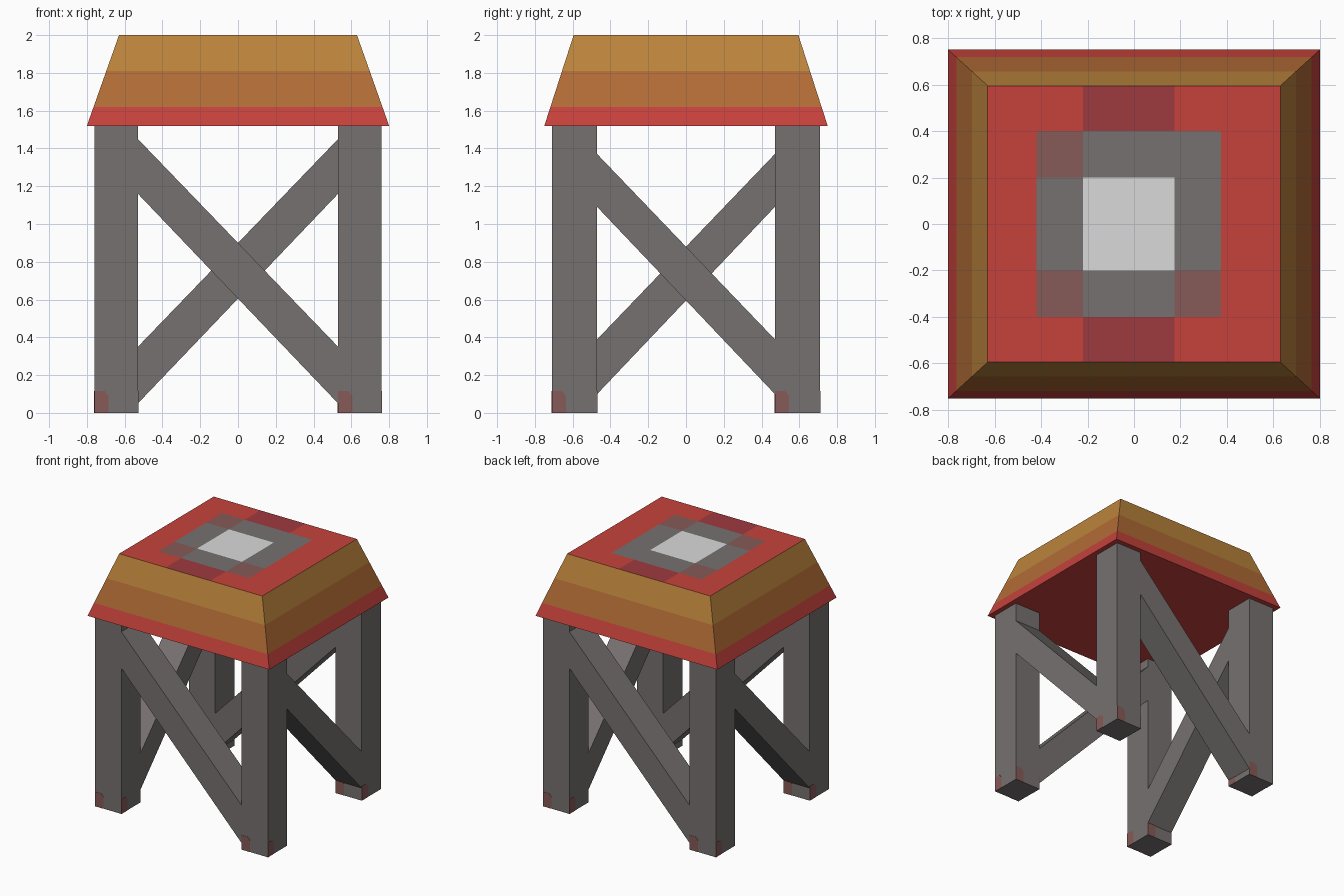
import bpy, bmesh

if "Cube" in bpy.data.objects:
    bpy.data.objects.remove(bpy.data.objects["Cube"])


def material(name, r, g, b):
    def lin(c):
        c /= 255
        return c / 12.92 if c <= 0.04045 else ((c + 0.055) / 1.055) ** 2.4
    m = bpy.data.materials.new(name)
    m.diffuse_color = (lin(r), lin(g), lin(b), 1)
    m.use_nodes = True
    m.node_tree.nodes["Principled BSDF"].inputs["Base Color"].default_value = m.diffuse_color
    return m


RED = material("red", 198, 66, 60)
ORANGE = material("burnt orange", 178, 108, 54)
GOLD = material("golden brown", 188, 132, 60)
CRIMSON = material("dark crimson", 158, 58, 62)
GREY = material("warm grey", 118, 113, 112)
RUST = material("rusty grey", 134, 90, 87)
WHITE = material("light grey", 218, 218, 218)


def finish(bm, name, mats, fix_normals=True):
    if fix_normals:
        bmesh.ops.recalc_face_normals(bm, faces=bm.faces)
    mesh = bpy.data.meshes.new(name)
    bm.to_mesh(mesh)
    bm.free()
    for m in mats:
        mesh.materials.append(m)
    ob = bpy.data.objects.new(name, mesh)
    bpy.context.collection.objects.link(ob)
    return ob


def prism(name, near, far, mat):
    """Solid between two matching polygons."""
    bm = bmesh.new()
    a = [bm.verts.new(p) for p in near]
    b = [bm.verts.new(p) for p in far]
    bm.faces.new(a)
    bm.faces.new(b)
    n = len(a)
    for i in range(n):
        bm.faces.new((a[i], a[(i + 1) % n], b[(i + 1) % n], b[i]))
    return finish(bm, name, [mat])


def place(side, u, d, z):
    """u = to the right as seen from that side, d = outward distance."""
    return {"front": (u, -d, z), "right": (d, u, z),
            "back": (-u, d, z), "left": (-d, -u, z)}[side]


X_IN, X_OUT, Y_IN, Y_OUT, LEG_TOP = 0.53, 0.76, 0.47, 0.71, 1.52

# Four square legs
for sx, xn in ((-1, "left"), (1, "right")):
    for sy, yn in ((-1, "front"), (1, "back")):
        ring = [(sx * x, sy * y) for x, y in
                ((X_IN, Y_IN), (X_OUT, Y_IN), (X_OUT, Y_OUT), (X_IN, Y_OUT))]
        prism(f"{yn}_{xn}_leg", [(x, y, 0) for x, y in ring],
              [(x, y, LEG_TOP) for x, y in ring], GREY)

for side in ("front", "right", "back", "left"):
    wide = side in ("front", "back")
    u_in, u_out = (X_IN, X_OUT) if wide else (Y_IN, Y_OUT)
    d_in, d_out = (Y_IN, Y_OUT) if wide else (X_IN, X_OUT)

    # Diagonal brace, high on the left and low on the right
    hi, lo = ((1.16, 1.45), (0.05, 0.35)) if wide else ((1.09, 1.37), (0.10, 0.39))
    outline = [(-u_in, hi[0]), (-u_in, hi[1]), (u_in, lo[1]), (u_in, lo[0])]
    prism(f"{side}_brace", [place(side, u, d_out, z) for u, z in outline],
          [place(side, u, d_in, z) for u, z in outline], GREY)

    # Rust patches at the lower left of each leg face
    for i, u in enumerate((-u_out, u_in)):
        for j, d in enumerate((d_out, -d_in)):
            outline = [(u, 0), (u + 0.075, 0), (u + 0.075, 0.09),
                       (u + 0.055, 0.115), (u, 0.115)]
            prism(f"{side}_rust_patch_{i}{j}",
                  [place(side, a, d + 0.002, z) for a, z in outline],
                  [place(side, a, d - 0.002, z) for a, z in outline], RUST)

# Seat: tapered block with three colour bands and a red underside
TX, TY = 0.63, 0.595
bm = bmesh.new()
rings = []
for z in (1.52, 1.62, 1.81, 2.0):
    t = (z - 1.52) / 0.48
    hx, hy = 0.80 + (TX - 0.80) * t, 0.75 + (TY - 0.75) * t
    rings.append([bm.verts.new((x * hx, y * hy, z))
                  for x, y in ((-1, -1), (1, -1), (1, 1), (-1, 1))])
bm.faces.new(rings[0][::-1])
for k in range(3):
    for i in range(4):
        j = (i + 1) % 4
        f = bm.faces.new((rings[k][i], rings[k][j], rings[k + 1][j], rings[k + 1][i]))
        f.material_index = k
finish(bm, "seat", [RED, ORANGE, GOLD], False)

# Seat top: grid coloured as nested squares
xs = (-TX, -0.42, -0.22, 0.175, 0.375, TX)
ys = (-TY, -0.4, -0.2, 0.2, 0.4, TY)
bm = bmesh.new()
grid = [[bm.verts.new((x, y, 2.0)) for x in xs] for y in ys]
for r in range(5):
    for c in range(5):
        f = bm.faces.new((grid[r][c], grid[r][c + 1], grid[r + 1][c + 1], grid[r + 1][c]))
        if r == c == 2:
            f.material_index = 4
        elif 1 <= r <= 3 and 1 <= c <= 3:
            f.material_index = 3 if (r, c) in ((1, 1), (1, 3), (3, 1)) else 2
        elif c == 2:
            f.material_index = 1
finish(bm, "seat_top", [RED, CRIMSON, GREY, RUST, WHITE], False)
